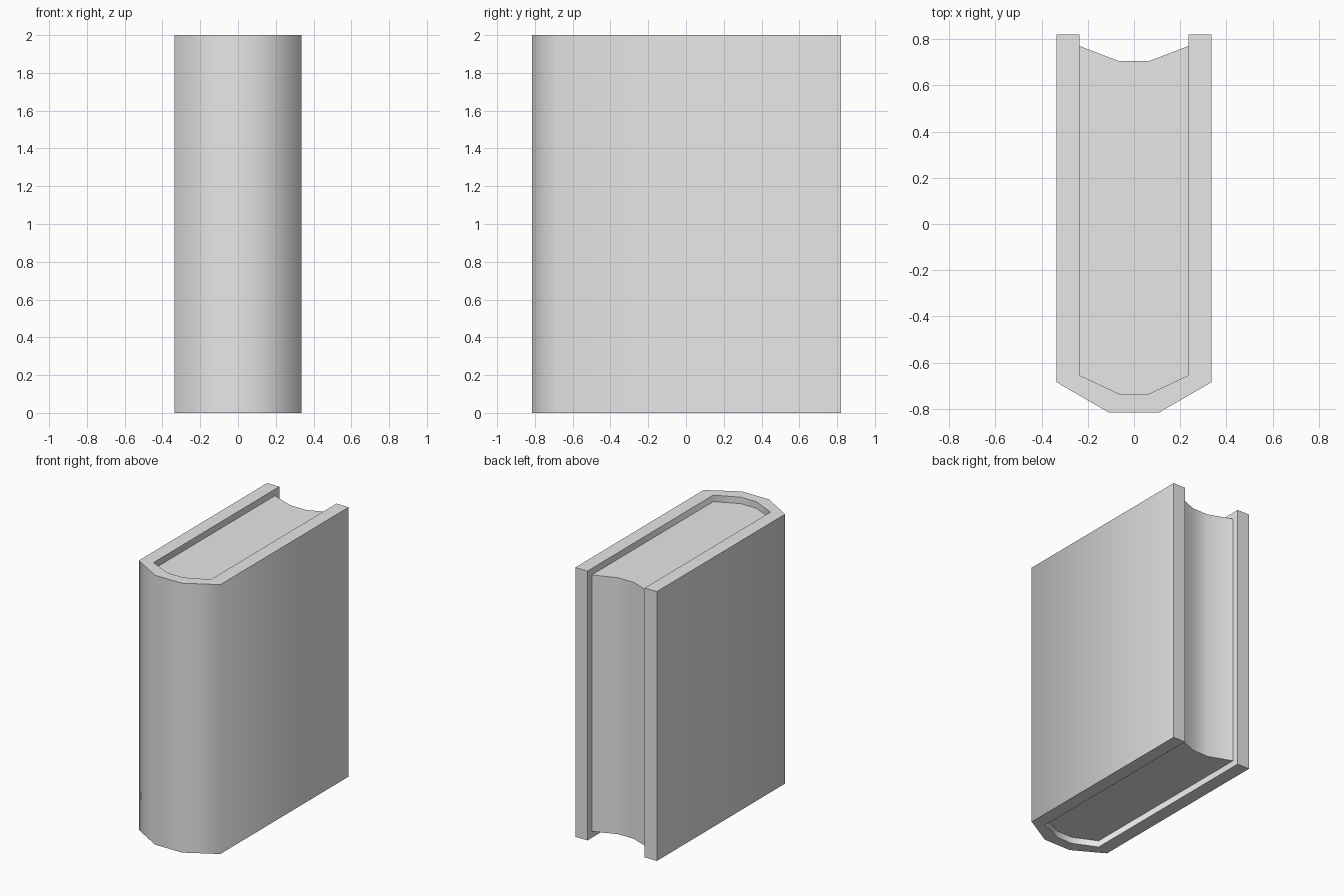
import bpy
import bmesh
import math

cube = bpy.data.objects.get("Cube")
if cube:
    bpy.data.objects.remove(cube, do_unlink=True)

grey = bpy.data.materials.new("plain grey")
grey.use_nodes = True
grey.diffuse_color = (0.8, 0.8, 0.8, 1)
grey.node_tree.nodes["Principled BSDF"].inputs["Base Color"].default_value = (0.8, 0.8, 0.8, 1)

HEIGHT = 2.0
RECESS = 0.048


def mirrored(half):
    """Continue a left-hand path across the middle to the other side."""
    return half + [(-x, y) for x, y in reversed(half)]


def make_prism(name, regions, bottom, top):
    """Extrude flat regions of the xy plane upwards into one smooth-shaded part."""
    bm = bmesh.new()
    for region in regions:
        bm.faces.new([bm.verts.new((x, y, bottom)) for x, y in region])
    bmesh.ops.remove_doubles(bm, verts=bm.verts, dist=0.0001)
    # Keep the base faces as the lower cap
    extruded = bmesh.ops.extrude_face_region(bm, geom=bm.faces[:], use_keep_orig=True)
    moved = [g for g in extruded["geom"] if isinstance(g, bmesh.types.BMVert)]
    bmesh.ops.translate(bm, verts=moved, vec=(0, 0, top - bottom))
    bmesh.ops.recalc_face_normals(bm, faces=bm.faces)
    mesh = bpy.data.meshes.new(name)
    bm.to_mesh(mesh)
    bm.free()
    mesh.materials.append(grey)
    obj = bpy.data.objects.new(name, mesh)
    bpy.context.collection.objects.link(obj)
    bpy.ops.object.select_all(action="DESELECT")
    obj.select_set(True)
    bpy.context.view_layer.objects.active = obj
    bpy.ops.object.shade_smooth_by_angle(angle=math.radians(65))
    return obj


# Cover: two boards joined by a faceted, rounded spine
outer = mirrored([(-0.335, 0.82), (-0.335, -0.685), (-0.11, -0.815)])
inner = mirrored([(-0.235, 0.82), (-0.235, -0.655), (-0.065, -0.735)])
strips = [(outer[i], outer[i + 1], inner[i + 1], inner[i]) for i in range(len(outer) - 1)]
make_prism("cover", strips, 0, HEIGHT)

# Page block: fills the cover, with a hollow fore edge and recessed ends
page_outline = mirrored([(-0.065, 0.705), (-0.235, 0.77), (-0.235, -0.655), (-0.065, -0.735)])
make_prism("pages", [page_outline], RECESS, HEIGHT - RECESS)
